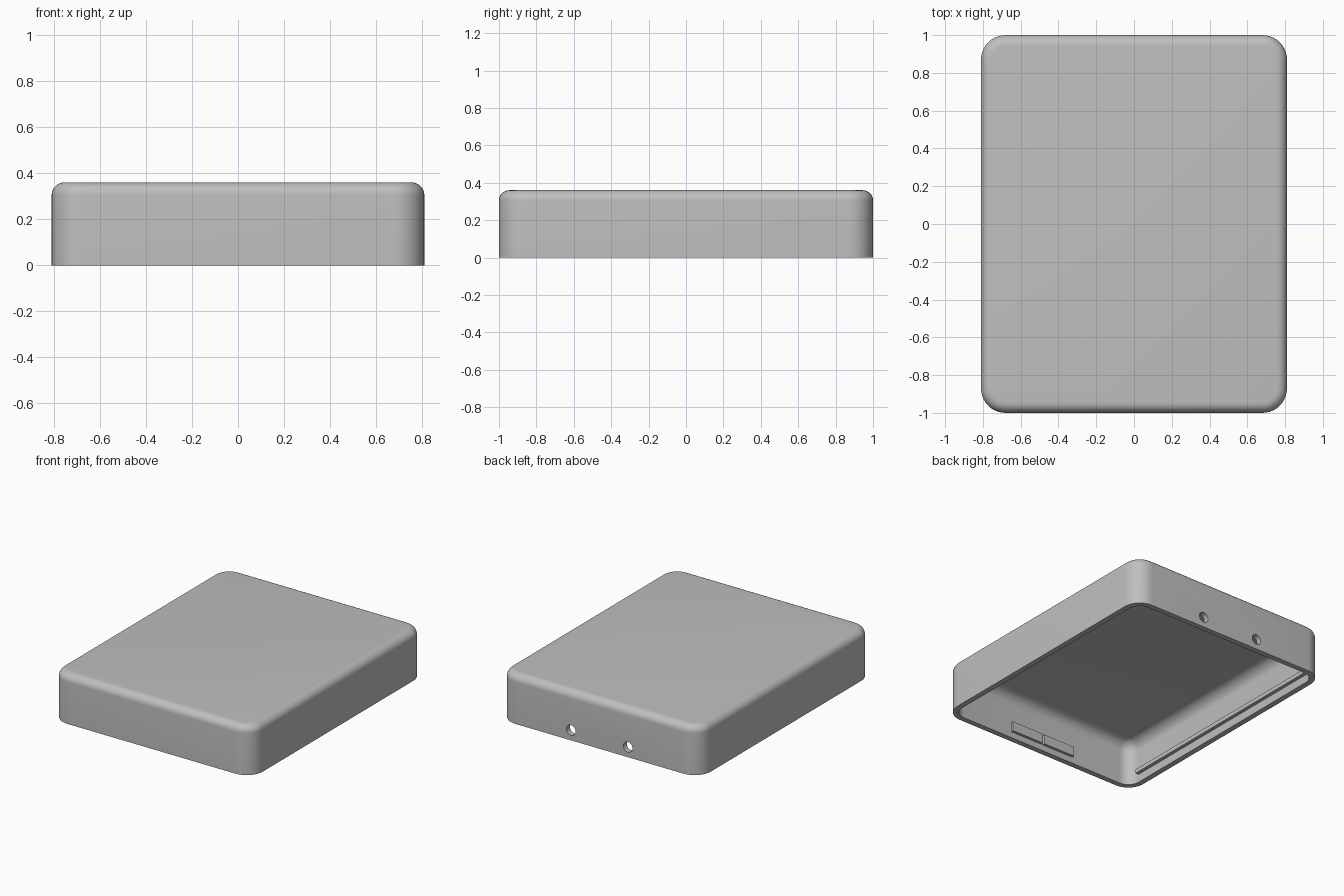
import bpy, bmesh, math
from mathutils import Matrix

if "Cube" in bpy.data.objects:
    bpy.data.objects.remove(bpy.data.objects["Cube"])

HALF_X, HALF_Y, HEIGHT = 0.81, 1.0, 0.36
CORNER, WALL, ROOF = 0.13, 0.04, 0.04
OUTER_FILLET, INNER_FILLET = 0.055, 0.08
CORNER_STEPS, FILLET_STEPS = 10, 8

grey = bpy.data.materials.new("plain grey")
grey.use_nodes = True
colour = (0.52, 0.52, 0.52, 1)
grey.diffuse_color = colour
grey.node_tree.nodes["Principled BSDF"].inputs["Base Color"].default_value = colour


def finish(name, bm):
    bmesh.ops.recalc_face_normals(bm, faces=bm.faces)
    mesh = bpy.data.meshes.new(name)
    bm.to_mesh(mesh)
    bm.free()
    obj = bpy.data.objects.new(name, mesh)
    bpy.context.collection.objects.link(obj)
    mesh.materials.append(grey)
    return obj


def ring(bm, inset, z):
    """Rounded rectangle, inset from the outer outline."""
    r = CORNER - inset
    cx, cy = HALF_X - CORNER, HALF_Y - CORNER
    verts = []
    for q, (sx, sy) in enumerate([(1, 1), (-1, 1), (-1, -1), (1, -1)]):
        for i in range(CORNER_STEPS + 1):
            a = math.pi / 2 * (q + i / CORNER_STEPS)
            verts.append(bm.verts.new((sx * cx + r * math.cos(a), sy * cy + r * math.sin(a), z)))
    return verts


def fillet(inset, top, radius):
    """Wall-to-roof arc as (inset, z) pairs."""
    angles = [math.pi / 2 * i / FILLET_STEPS for i in range(FILLET_STEPS + 1)]
    return [(inset + radius * (1 - math.cos(a)), top - radius * (1 - math.sin(a))) for a in angles]


# Hollow cover: inner roof, down the inner wall, across the rim, up to the outer roof
profile = fillet(WALL, HEIGHT - ROOF, INNER_FILLET)[::-1]
profile += [(WALL, 0), (0, 0)]
profile += fillet(0, HEIGHT, OUTER_FILLET)
bm = bmesh.new()
rings = [ring(bm, *p) for p in profile]
for low, high in zip(rings, rings[1:]):
    for i in range(len(low)):
        j = (i + 1) % len(low)
        bm.faces.new((low[i], low[j], high[j], high[i]))
bm.faces.new(rings[0])
bm.faces.new(rings[-1])
cover = finish("cover", bm)

# Two screw holes through the back wall
bm = bmesh.new()
for side in (-1, 1):
    place = Matrix.Translation((side * 0.23, HALF_Y - WALL / 2, 0.074)) @ Matrix.Rotation(math.pi / 2, 4, "X")
    bmesh.ops.create_cone(bm, cap_ends=True, segments=24, radius1=0.037, radius2=0.037,
                          depth=WALL * 2, matrix=place)
cutter = finish("hole_cutter", bm)
cutter.hide_render = True
cut = cover.modifiers.new("screw holes", "BOOLEAN")
cut.operation, cut.solver, cut.object = "DIFFERENCE", "EXACT", cutter
bpy.ops.object.select_all(action="DESELECT")
bpy.context.view_layer.objects.active = cover
cover.select_set(True)
bpy.ops.object.modifier_apply(modifier=cut.name)
bpy.data.objects.remove(cutter)
bpy.ops.object.shade_smooth_by_angle(angle=math.radians(35))


def block(name, low, high):
    bm = bmesh.new()
    bmesh.ops.create_cube(bm, size=1)
    for v in bm.verts:
        v.co = [l + (c + 0.5) * (h - l) for l, h, c in zip(low, high, v.co)]
    return finish(name, bm)


# Snap rails along the long inner walls and clip tabs inside the front wall
for side, label in ((1, "left"), (-1, "right")):
    xs = sorted((side * (HALF_X - WALL - 0.025), side * (HALF_X - WALL / 2)))
    block(label + "_rail", (xs[0], -0.87, 0.06), (xs[1], 0.87, 0.09))
    xs = sorted((side * 0.008, side * 0.265))
    block(label + "_clip_tab", (xs[0], WALL / 2 - HALF_Y, 0.045), (xs[1], WALL + 0.02 - HALF_Y, 0.115))
